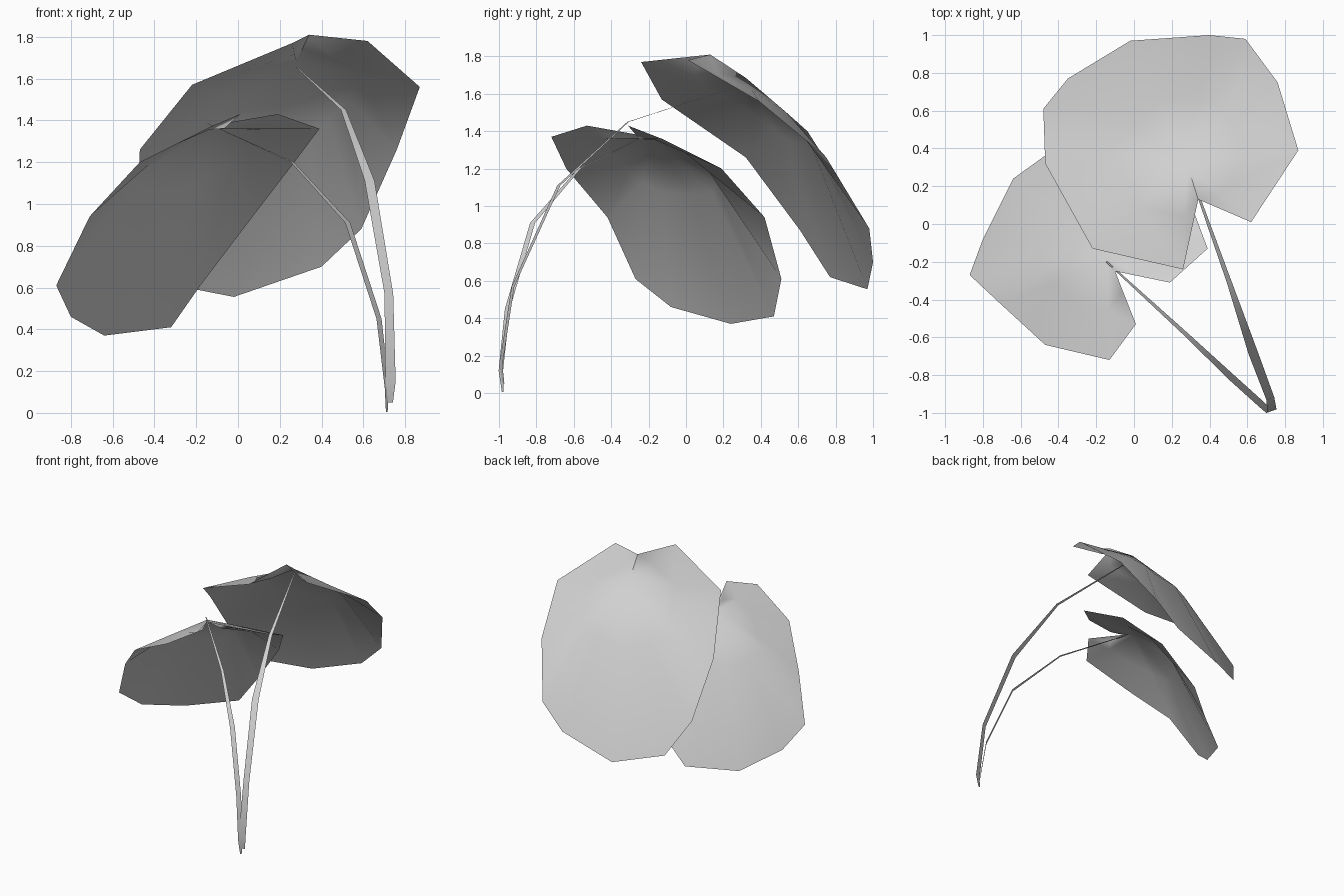
import bpy, bmesh, math
from mathutils import Vector

cube = bpy.data.objects.get("Cube")
if cube:
    bpy.data.objects.remove(cube, do_unlink=True)

grey = bpy.data.materials.new("pale_grey")
grey.use_nodes = True
grey.diffuse_color = (0.63, 0.63, 0.63, 1)
grey.node_tree.nodes["Principled BSDF"].inputs["Base Color"].default_value = (0.63, 0.63, 0.63, 1)


def finish(name, bm, angle):
    mesh = bpy.data.meshes.new(name)
    bm.to_mesh(mesh)
    bm.free()
    mesh.materials.append(grey)
    obj = bpy.data.objects.new(name, mesh)
    bpy.context.collection.objects.link(obj)
    bpy.ops.object.select_all(action='DESELECT')
    obj.select_set(True)
    bpy.context.view_layer.objects.active = obj
    bpy.ops.object.shade_smooth_by_angle(angle=math.radians(angle))


def leaf(name, hub, notch, rim, bulge, flat):
    """Domed, notched leaf: hub, one arched middle ring and the rim."""
    bm = bmesh.new()
    hub = Vector(hub)
    centre, tip = bm.verts.new(hub), bm.verts.new(notch)
    mids, outer = [], []
    for p in map(Vector, rim):
        # long spokes arch upwards, short ones stay flat
        lift = bulge * ((p - hub).length_squared - flat)
        mids.append(bm.verts.new((hub + p) / 2 + Vector((0, 0, lift))))
        outer.append(bm.verts.new(p))
    for i in range(len(rim) - 1):
        bm.faces.new((centre, mids[i], mids[i + 1]))
        bm.faces.new((mids[i], outer[i], outer[i + 1], mids[i + 1]))
    # lobes on either side of the notch
    bm.faces.new((centre, tip, mids[0]))
    bm.faces.new((tip, outer[0], mids[0]))
    bm.faces.new((centre, mids[-1], tip))
    bm.faces.new((tip, mids[-1], outer[-1]))
    finish(name, bm, 80)


def stem(name, path, half_widths):
    """Flat tapered ribbon along a path, its broad side facing outwards."""
    bm = bmesh.new()
    pts = [Vector(p) for p in path]
    across = Vector((pts[-1].y - pts[0].y, pts[0].x - pts[-1].x, 0)).normalized()
    rows = [(bm.verts.new(p - across * w), bm.verts.new(p + across * w))
            for p, w in zip(pts, half_widths)]
    for (a, b), (c, d) in zip(rows, rows[1:]):
        bm.faces.new((a, b, d, c))
    finish(name, bm, 30)


leaf("large_leaf", (0.28, 0.32, 1.685), (0.34, 0.13, 1.81),
     [(0.62, 0.01, 1.78), (0.87, 0.39, 1.56), (0.76, 0.75, 1.26), (0.59, 0.98, 0.88),
      (0.40, 1.0, 0.70), (-0.02, 0.97, 0.555), (-0.35, 0.77, 0.62), (-0.48, 0.61, 0.87),
      (-0.47, 0.32, 1.26), (-0.22, -0.13, 1.57), (0.26, -0.24, 1.77)], 0.15, 0.4)

leaf("small_leaf", (-0.14, -0.19, 1.36), (-0.10, -0.25, 1.38),
     [(0.19, -0.31, 1.43), (0.39, -0.13, 1.36), (0.27, 0.19, 1.20), (0.07, 0.42, 0.94),
      (-0.18, 0.51, 0.61), (-0.32, 0.47, 0.41), (-0.64, 0.24, 0.37), (-0.80, -0.08, 0.46),
      (-0.87, -0.27, 0.61), (-0.71, -0.42, 0.94), (-0.47, -0.64, 1.20),
      (-0.13, -0.72, 1.37), (0.01, -0.53, 1.43)], 0.18, 0.33)

stem("large_stem",
     [(0.73, -0.975, 0.05), (0.73, -0.99, 0.15), (0.722, -0.925, 0.57),
      (0.63, -0.68, 1.11), (0.505, -0.31, 1.45), (0.28, 0.32, 1.655)],
     [0.012, 0.026, 0.022, 0.025, 0.013, 0.004])

stem("small_stem",
     [(0.712, -0.98, 0.005), (0.713, -0.99, 0.12), (0.675, -0.955, 0.45),
      (0.525, -0.82, 0.91), (0.26, -0.57, 1.20), (-0.145, -0.20, 1.385)],
     [0.006, 0.016, 0.018, 0.018, 0.011, 0.004])
